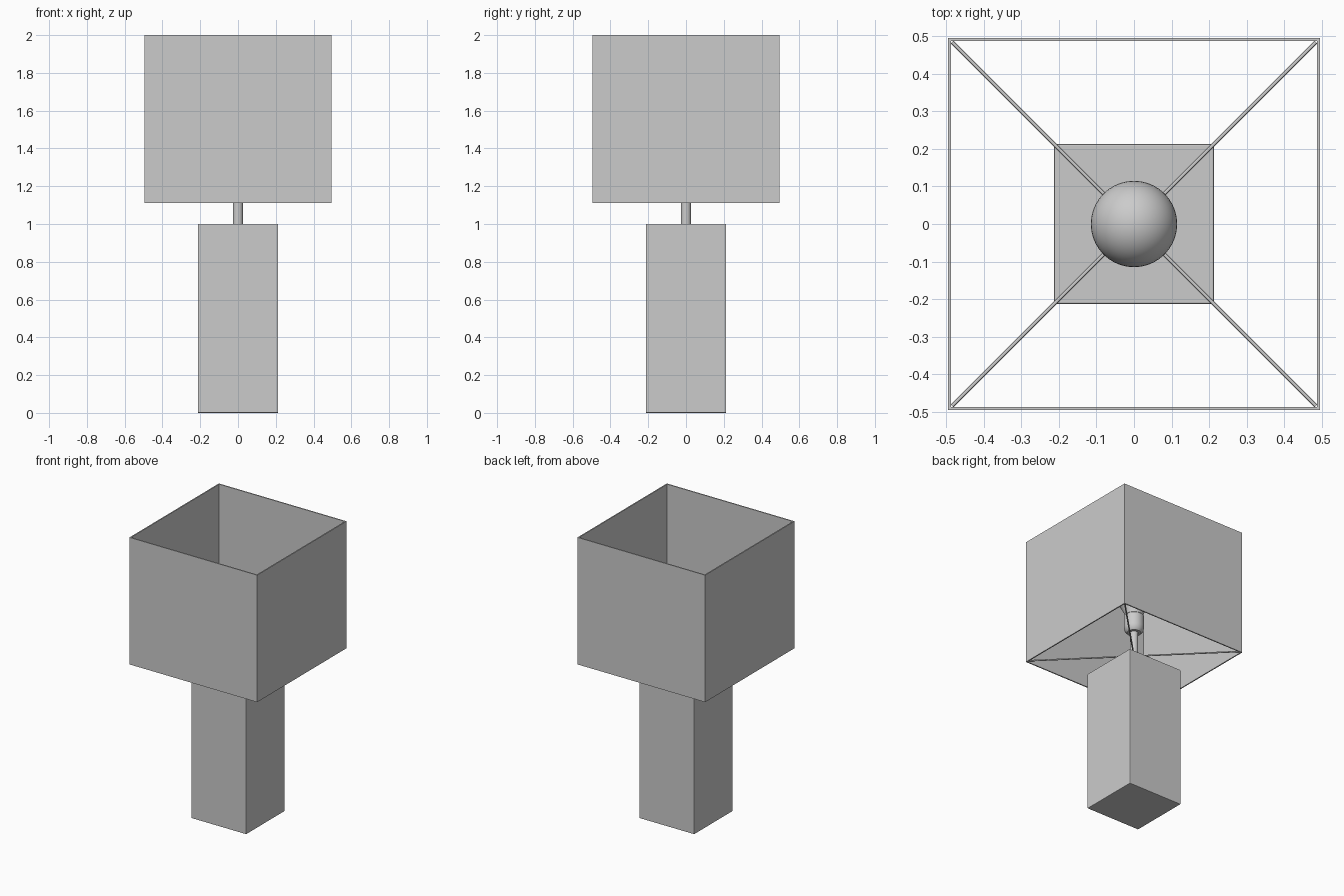
import bpy, bmesh, math
from mathutils import Vector

if "Cube" in bpy.data.objects:
    bpy.data.objects.remove(bpy.data.objects["Cube"])


def new_object(name, bm):
    mesh = bpy.data.meshes.new(name)
    bm.normal_update()
    bm.to_mesh(mesh)
    bm.free()
    ob = bpy.data.objects.new(name, mesh)
    bpy.context.collection.objects.link(ob)
    return ob


def box(name, half, z0, z1, open_ends=False):
    bm = bmesh.new()
    bmesh.ops.create_cube(bm, size=1)
    bmesh.ops.scale(bm, vec=(2 * half, 2 * half, z1 - z0), verts=bm.verts)
    bmesh.ops.translate(bm, vec=(0, 0, (z0 + z1) / 2), verts=bm.verts)
    if open_ends:
        bm.normal_update()
        ends = [f for f in bm.faces if abs(f.normal.z) > 0.9]
        bmesh.ops.delete(bm, geom=ends, context='FACES_ONLY')
    return new_object(name, bm)


def lathe(name, profile, steps=40):
    bm = bmesh.new()
    verts = [bm.verts.new((r, 0, z)) for r, z in profile]
    edges = [bm.edges.new(p) for p in zip(verts, verts[1:])]
    bmesh.ops.spin(bm, geom=verts + edges, cent=(0, 0, 0), axis=(0, 0, 1),
                   angle=math.tau, steps=steps)
    bmesh.ops.remove_doubles(bm, verts=bm.verts, dist=1e-4)
    bmesh.ops.recalc_face_normals(bm, faces=bm.faces)
    ob = new_object(name, bm)
    bpy.ops.object.select_all(action='DESELECT')
    bpy.context.view_layer.objects.active = ob
    ob.select_set(True)
    bpy.ops.object.shade_smooth_by_angle(angle=math.radians(35))
    return ob


def rod(name, a, b, radius):
    a, b = Vector(a), Vector(b)
    bpy.ops.mesh.primitive_cylinder_add(vertices=12, radius=radius,
                                        depth=(b - a).length, location=(a + b) / 2)
    ob = bpy.context.object
    ob.name = name
    ob.rotation_euler = (b - a).to_track_quat('Z', 'Y').to_euler()
    bpy.ops.object.shade_smooth_by_angle()


# Square column base with slightly softened edges
base = box("base", 0.213, 0, 1.0)
bev = base.modifiers.new("soft_edges", 'BEVEL')
bev.width, bev.segments = 0.004, 2

# Thin open square shade
shade = box("shade", 0.495, 1.11, 2.0, open_ends=True)
wall = shade.modifiers.new("wall", 'SOLIDIFY')
wall.thickness, wall.offset, wall.use_even_offset = 0.008, -1, True

# Stem and bulb socket
lathe("stem", [(0, 0.99), (0.027, 0.99), (0.027, 1.31), (0, 1.31)], 24)
lathe("socket", [(0, 1.29), (0.045, 1.29), (0.06, 1.305), (0.065, 1.33),
                 (0.065, 1.41), (0.055, 1.42), (0, 1.42)])

# Round bulb with a flared neck
R, ZC = 0.115, 1.56
bulb = [(0, 1.40), (0.055, 1.40), (0.06, 1.43), (0.072, 1.455)]
for i in range(19):
    a = math.radians(-42 + 132 * i / 18)
    bulb.append((max(R * math.cos(a), 0), ZC + R * math.sin(a)))
lathe("bulb", bulb)

# Diagonal wires carrying the shade
for i, (sx, sy) in enumerate([(1, 1), (-1, 1), (-1, -1), (1, -1)]):
    rod(f"shade_wire_{i + 1}", (0, 0, 1.118), (0.484 * sx, 0.484 * sy, 1.118), 0.005)
